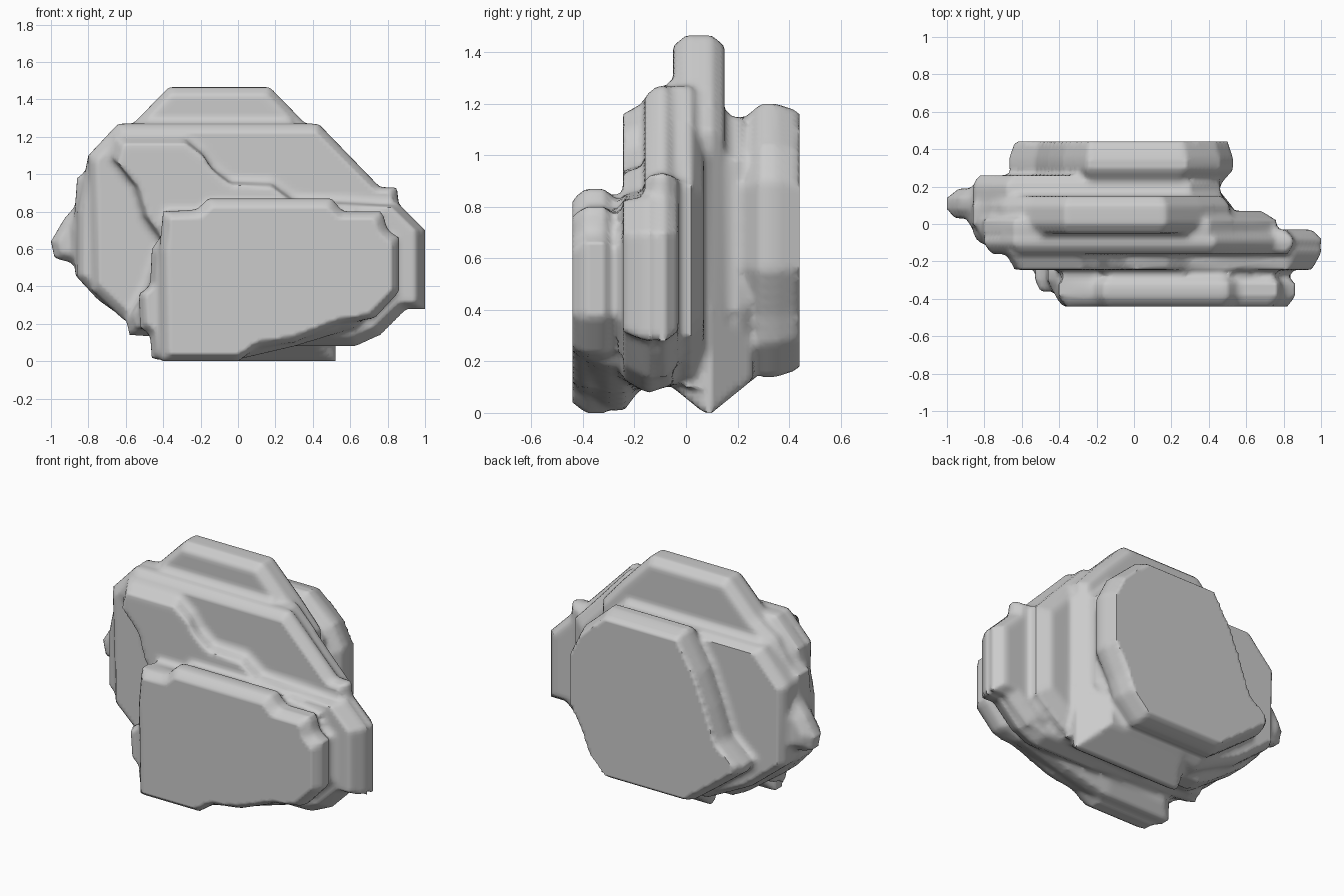
import bpy, bmesh

rock = bmesh.new()


def slab(profile, y_front, y_back, front_in=0.04, back_in=0.04, depth=0.05):
    """Upright rock slab: an (x, z) outline extruded along y with chamfered rims."""
    xs = [p[0] for p in profile]
    zs = [p[1] for p in profile]
    cx, cz = (min(xs) + max(xs)) / 2, (min(zs) + max(zs)) / 2
    hx, hz = (max(xs) - min(xs)) / 2, (max(zs) - min(zs)) / 2
    levels = [(y_front, front_in), (y_front + depth, 0),
              (y_back - depth, 0), (y_back, back_in)]
    rings = []
    for y, d in levels:
        rings.append([rock.verts.new((cx + (x - cx) * (1 - d / hx), y,
                                      cz + (z - cz) * (1 - d / hz)))
                      for x, z in profile])
    n = len(profile)
    for a, b in zip(rings, rings[1:]):
        for i in range(n):
            j = (i + 1) % n
            rock.faces.new((a[i], a[j], b[j], b[i]))
    rock.faces.new(rings[0])
    rock.faces.new(rings[-1])


# Low front slab
slab([(-0.41, 0), (-0.42, 0.6), (-0.4, 0.8),
      (-0.22, 0.81), (-0.16, 0.87), (0.5, 0.87), (0.56, 0.8), (0.77, 0.8),
      (0.8, 0.7), (0.86, 0.66), (0.86, 0.37), (0.73, 0.23), (0.55, 0.2),
      (0.3, 0.1), (0.1, 0.07), (0.0, 0)], -0.44, -0.27)

# Recess between front slab and shoulder
slab([(-0.46, 0.01), (-0.47, 0.14), (-0.52, 0.18), (-0.53, 0.36), (-0.47, 0.4), (-0.46, 0.6),
      (-0.39, 0.7), (-0.38, 0.8), (0.5, 0.8), (0.74, 0.77), (0.8, 0.6),
      (0.8, 0.38), (0.63, 0.18), (0.3, 0.08), (0, 0.01)],
     -0.36, -0.18, 0.03, 0.08, 0.06)

# Shoulder with the ragged diagonal ridge
slab([(-0.66, 1.21), (-0.3, 1.21), (-0.2, 1.13), (-0.15, 1.05), (-0.05, 0.97),
      (0.18, 0.96), (0.3, 0.87), (0.86, 0.84), (1, 0.7), (1, 0.28), (0.9, 0.28),
      (0.76, 0.14), (0.63, 0.08), (0.2, 0.08), (-0.58, 0.14), (-0.6, 0.22),
      (-0.5, 0.4), (-0.42, 0.64), (-0.52, 0.78), (-0.57, 0.95), (-0.69, 1.1)],
     -0.245, -0.05, 0.05, 0.03, 0.09)

# Broad middle slabs
slab([(-0.64, 1.27), (0.43, 1.27), (0.76, 0.93), (0.85, 0.93), (0.86, 0.84),
      (1, 0.7), (1, 0.28), (0.9, 0.28), (0.74, 0.14), (-0.5, 0.14),
      (-0.62, 0.23), (-0.78, 0.38), (-0.8, 1.1)],
     -0.16, -0.03, 0.04, 0.05)
slab([(-0.64, 1.27), (0.4, 1.27), (0.76, 0.88), (0.76, 0.3), (0.55, 0.14),
      (-0.45, 0.12), (-0.75, 0.33), (-0.86, 0.45), (-0.86, 0.8), (-0.8, 1.1)],
     -0.1, 0.07, 0.03, 0.08)

# Tallest slab
slab([(-0.37, 1.465), (0.17, 1.465), (0.36, 1.27), (0.51, 1.1), (0.52, 0.1),
      (-0.4, 0.1), (-0.5, 0.15), (-0.75, 0.33), (-0.87, 0.46), (-0.88, 0.7),
      (-0.86, 0.98), (-0.8, 1.02), (-0.7, 1.17), (-0.56, 1.27)],
     -0.05, 0.15, 0.04, 0.04)

# Side point
slab([(-1, 0.64), (-0.98, 0.55), (-0.86, 0.52), (-0.6, 0.5), (-0.6, 0.84),
      (-0.86, 0.84), (-0.93, 0.76)], 0.03, 0.19, 0.04, 0.06)

# Wedge keel under the tallest slab
slab([(-0.35, 0.4), (0.52, 0.4), (0.52, 0), (-0.25, 0)], -0.09, 0.26, 0.13, 0.13, 0.16)

# Recessed back layer
slab([(-0.68, 1.15), (0.3, 1.15), (0.46, 0.98), (0.46, 0.4), (0.35, 0.12),
      (-0.3, 0.1), (-0.6, 0.25), (-0.85, 0.45), (-0.86, 0.95)],
     0.1, 0.26, 0, 0.03)

# Back slab with a pointed edge
slab([(-0.25, 1.2), (0.28, 1.2), (0.46, 1.04), (0.53, 0.9), (0.53, 0.55),
      (0.44, 0.38), (0.4, 0.27), (0.27, 0.14), (-0.3, 0.14), (-0.45, 0.25),
      (-0.66, 0.41), (-0.67, 0.46), (-0.53, 0.58), (-0.46, 0.78), (-0.38, 0.98)],
     0.2, 0.44, 0.08, 0.03, 0.09)

# Fuse all slabs into one continuous rock skin
bmesh.ops.recalc_face_normals(rock, faces=rock.faces)
mesh = bpy.data.meshes.new("layered_rock")
rock.to_mesh(mesh)
rock.free()
obj = bpy.data.objects.new("layered_rock", mesh)
bpy.context.collection.objects.link(obj)
bpy.context.view_layer.objects.active = obj
obj.select_set(True)
remesh = obj.modifiers.new("fuse", 'REMESH')
remesh.mode = 'VOXEL'
remesh.voxel_size = 0.02
bpy.ops.object.modifier_apply(modifier=remesh.name)
bpy.ops.object.shade_smooth_by_angle(angle=1.0)
